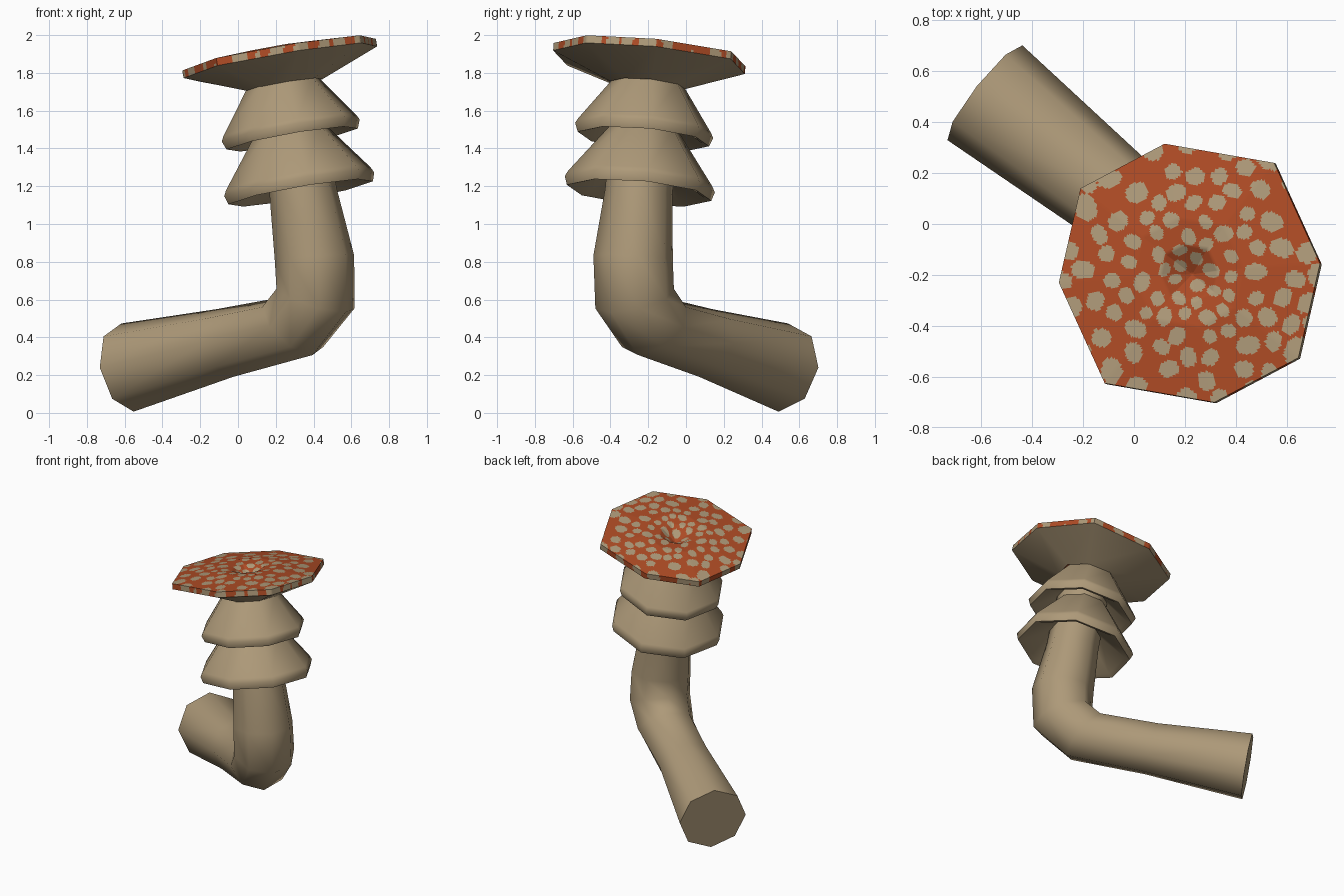
import bpy, math, random
from mathutils import Vector

if "Cube" in bpy.data.objects:
    bpy.data.objects.remove(bpy.data.objects["Cube"])

random.seed(4)


def material(name, rgb):
    m = bpy.data.materials.new(name)
    m.diffuse_color = (*rgb, 1)
    m.use_nodes = True
    m.node_tree.nodes["Principled BSDF"].inputs["Base Color"].default_value = m.diffuse_color
    return m


TAN = material("tan", (0.42, 0.32, 0.19))
RED = material("orange_red", (0.42, 0.07, 0.018))


def loft(name, rings, mats, angle, cap_start=False, cap_end=False):
    """Skin a list of equal-length closed rings."""
    n = len(rings[0])
    verts = [tuple(p) for r in rings for p in r]
    faces = []
    for i in range(len(rings) - 1):
        for j in range(n):
            k = (j + 1) % n
            faces.append((i * n + j, i * n + k, (i + 1) * n + k, (i + 1) * n + j))
    if cap_start:
        faces.append(tuple(reversed(range(n))))
    if cap_end:
        faces.append(tuple((len(rings) - 1) * n + j for j in range(n)))
    me = bpy.data.meshes.new(name)
    me.from_pydata(verts, [], faces)
    me.update()
    for m in mats:
        me.materials.append(m)
    ob = bpy.data.objects.new(name, me)
    bpy.context.collection.objects.link(ob)
    bpy.ops.object.select_all(action='DESELECT')
    bpy.context.view_layer.objects.active = ob
    ob.select_set(True)
    bpy.ops.object.shade_smooth_by_angle(angle=math.radians(angle))
    return ob


# Bent stem: (centre, radius, tilt of the ring axis in degrees)
heading = Vector((0.785, -0.62, 0))
side = Vector((0.62, 0.785, 0))
path = [((-0.585, 0.515, 0.24), 0.237, 10), ((-0.07, 0.105, 0.37), 0.188, 18),
        ((0.29, -0.17, 0.455), 0.20, 42), ((0.41, -0.272, 0.605), 0.215, 70),
        ((0.405, -0.28, 0.82), 0.212, 95), ((0.345, -0.25, 1.17), 0.18, 98),
        ((0.26, -0.21, 1.70), 0.17, 98)]
rings = []
for c, r, tilt in path:
    t = math.radians(tilt)
    up = -heading * math.sin(t) + Vector((0, 0, math.cos(t)))
    rings.append([Vector(c) + r * (side * math.cos(a) + up * math.sin(a))
                  for a in (math.tau * j / 8 for j in range(8))])
rings = [list(reversed(r)) for r in rings]
loft("stem", rings, [TAN], 60, True, True)

# Everything above leans along this axis
AXIS = Vector((-0.17, 0.09, 1))


def tilted(c, x, y, h):
    return Vector(c) + Vector((x, y, 0.17 * x - 0.09 * y)) + AXIS * h


# Two flared skirts around the stem
ANGLES = [math.radians(7 + 45 * j) for j in range(8)]


def skirt(name, c, profile):
    loft(name, [[tilted(c, r * math.cos(a), r * math.sin(a), h) for a in ANGLES]
                for r, h in reversed(profile)], [TAN], 50)


skirt("lower_skirt", (0.325, -0.245, 1.205),
      [(0.17, 0.31), (0.19, 0.29), (0.385, 0.035), (0.40, 0.005),
       (0.385, -0.04), (0.35, -0.03), (0.16, 0.09)])
skirt("upper_skirt", (0.28, -0.222, 1.49),
      [(0.195, 0.25), (0.355, 0.03), (0.368, 0.005),
       (0.35, -0.04), (0.315, -0.03), (0.16, 0.08)])

# Cap rim as seen from the top
CAP = (0.22, -0.193, 1.897)
rim = [(0.73, -0.155), (0.55, 0.24), (0.12, 0.315), (-0.21, 0.14),
       (-0.295, -0.23), (-0.115, -0.625), (0.315, -0.70), (0.645, -0.525)]
rim = [(x - CAP[0], y - CAP[1]) for x, y in rim]

# Pale underside running down to the neck
neck = [tilted((0.25, -0.205, 1.735), 0.198 * math.cos(a), 0.198 * math.sin(a), 0)
        for a in ANGLES]
under = [tilted(CAP, x, y, -0.04) for x, y in rim]
loft("cap_underside", [neck, under], [TAN], 50)

# Cap top: octagon finely divided so the spots can be cut into it
STEP = 32
edge = []
for j in range(8):
    a, b = Vector(rim[j]), Vector(rim[(j + 1) % 8])
    edge += [a.lerp(b, k / STEP) for k in range(STEP)]
profile = [(1.0, -0.04, 3), (1.0, 0.0, 36), (0.42, 0.03, 12), (0.22, 0.02, 14), (0.005, -0.05, 1)]
levels = []
for (s0, h0, n), (s1, h1, _) in zip(profile, profile[1:]):
    levels += [(s0 + (s1 - s0) * k / n, h0 + (h1 - h0) * k / n) for k in range(n)]
levels.append(profile[-1][:2])
cap = loft("cap_top", [[tilted(CAP, p.x * s, p.y * s, h) for p in edge] for s, h in levels],
           [RED, TAN], 50, cap_end=True)

# Scattered oval spots, smaller toward the middle
spots = []
for _ in range(6000):
    d, a = 0.55 * math.sqrt(random.random()), random.uniform(0, math.tau)
    r = (0.018 + 0.034 * d) * random.uniform(0.85, 1.2) + 0.003
    x, y = CAP[0] + d * math.cos(a), CAP[1] + d * math.sin(a)
    if all(math.hypot(x - q[0], y - q[1]) > (r + q[2]) * 1.22 for q in spots):
        spots.append((x, y, r, random.uniform(0, math.pi), random.uniform(1.0, 1.35)))

for f in cap.data.polygons:
    for x, y, r, a, e in spots:
        dx, dy = f.center.x - x, f.center.y - y
        u = dx * math.cos(a) + dy * math.sin(a)
        v = dy * math.cos(a) - dx * math.sin(a)
        if (u / e) ** 2 + (v * 1.02) ** 2 < r * r:
            f.material_index = 1
            break
